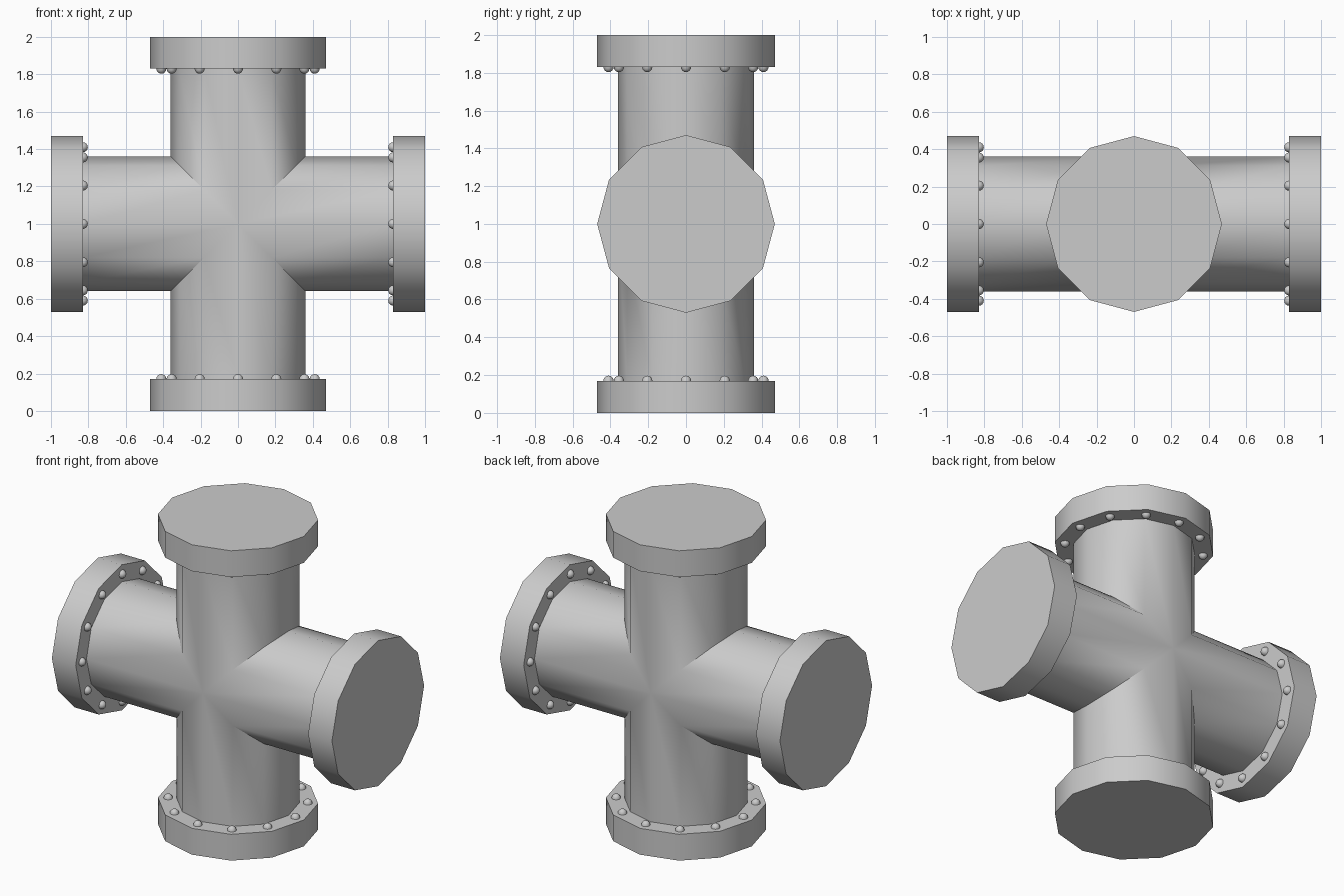
import bpy, bmesh, math
from mathutils import Vector, Matrix

if "Cube" in bpy.data.objects:
    bpy.data.objects.remove(bpy.data.objects["Cube"])

N = 12
PIPE_R, FLANGE_R, BOLT_RING, BOLT_R = 0.36, 0.47, 0.41, 0.027
FLANGE_IN = 0.83
CENTRE = Vector((0, 0, 1))
Y = Vector((0, 1, 0))
ARMS = {"right": Vector((1, 0, 0)), "left": Vector((-1, 0, 0)),
        "top": Vector((0, 0, 1)), "bottom": Vector((0, 0, -1))}


def point(d, r, i, axial):
    """Point on an arm's ring; axial=None gives the 45 degree mitre."""
    a = 2 * math.pi * i / N
    u = r * math.cos(a)
    if axial is None:
        axial = abs(u)
    return CENTRE + d * axial + d.cross(Y) * u + Y * (r * math.sin(a))


def bridge(bm, a, b):
    for i in range(N):
        j = (i + 1) % N
        bm.faces.new((a[i], a[j], b[j], b[i]))


def ring(bm, d, r, axial):
    return [bm.verts.new(point(d, r, i, axial)) for i in range(N)]


def finish(bm, name):
    bmesh.ops.remove_doubles(bm, verts=bm.verts, dist=1e-4)
    bmesh.ops.recalc_face_normals(bm, faces=bm.faces)
    me = bpy.data.meshes.new(name)
    bm.to_mesh(me)
    bm.free()
    ob = bpy.data.objects.new(name, me)
    bpy.context.collection.objects.link(ob)
    bpy.ops.object.select_all(action='DESELECT')
    ob.select_set(True)
    bpy.context.view_layer.objects.active = ob
    bpy.ops.object.shade_smooth_by_angle(angle=math.radians(40))


# Four mitred pipe arms, welded into one cross
bm = bmesh.new()
for d in ARMS.values():
    # the mitre bends at the centre line, where a ring vertex already sits
    bridge(bm, ring(bm, d, PIPE_R, None), ring(bm, d, PIPE_R, FLANGE_IN))
finish(bm, "pipe_cross")

for side, d in ARMS.items():
    # Flange: back annulus, rim and end cap
    bm = bmesh.new()
    rings = [ring(bm, d, r, x) for r, x in
             ((PIPE_R, FLANGE_IN), (FLANGE_R, FLANGE_IN), (FLANGE_R, 1.0))]
    bridge(bm, rings[0], rings[1])
    bridge(bm, rings[1], rings[2])
    bm.faces.new(rings[2])
    finish(bm, side + "_flange")

    # Domed bolt heads on the back of the flange
    bm = bmesh.new()
    turn = (-d).to_track_quat('Z', 'Y').to_matrix().to_4x4()
    for i in range(N):
        m = Matrix.Translation(point(d, BOLT_RING, i, FLANGE_IN)) @ turn
        bmesh.ops.create_uvsphere(bm, u_segments=12, v_segments=8,
                                  radius=BOLT_R, matrix=m)
    hidden = [f for f in bm.faces
              if (f.calc_center_median() - CENTRE).dot(d) > FLANGE_IN]
    bmesh.ops.delete(bm, geom=hidden, context='FACES')
    finish(bm, side + "_bolts")
